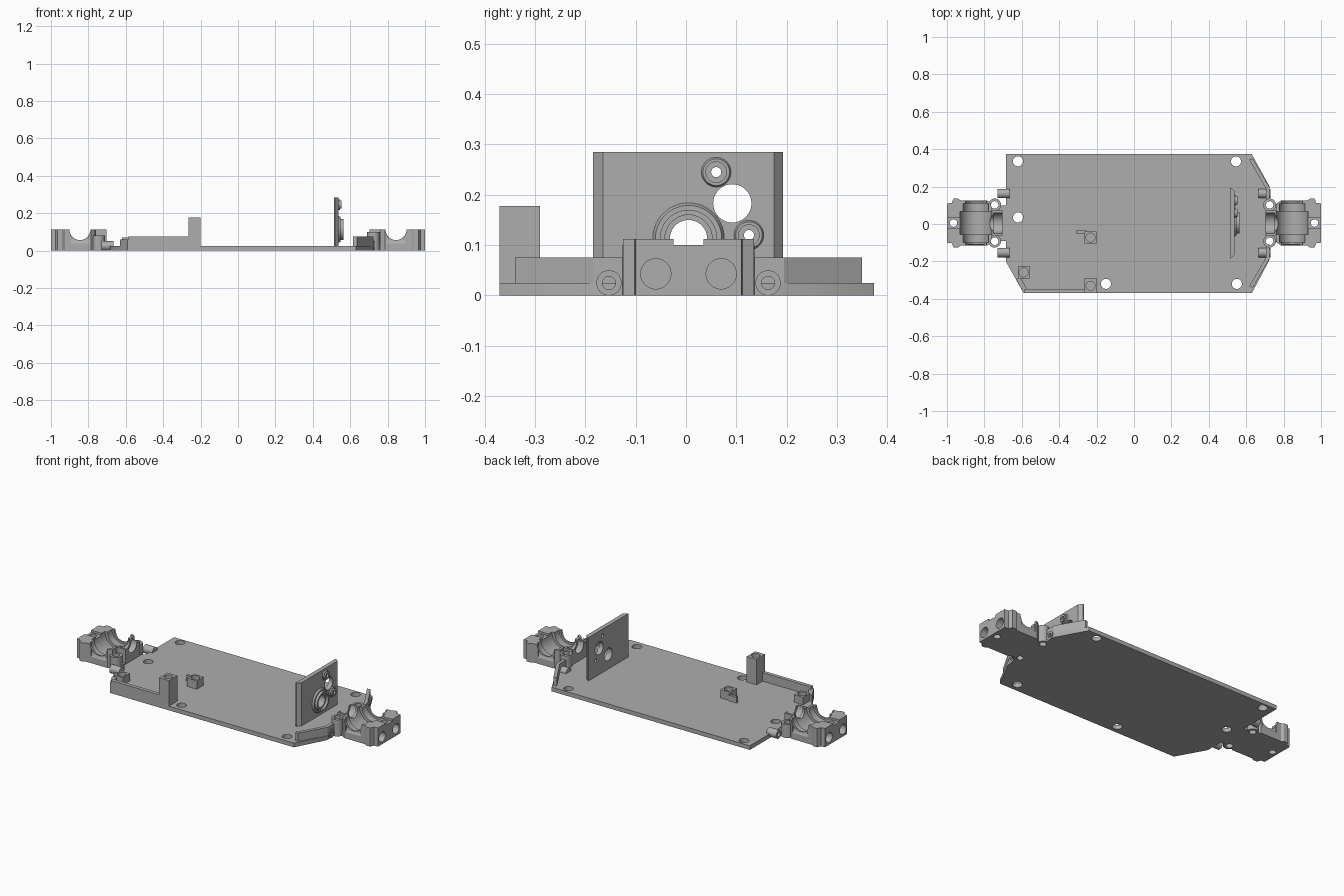
import bpy, bmesh, math
from mathutils import Matrix, Vector

if "Cube" in bpy.data.objects:
    bpy.data.objects.remove(bpy.data.objects["Cube"])

YC = 0.005  # centre line of the drive train
grey = bpy.data.materials.new("grey plastic")
grey.diffuse_color = (0.42, 0.42, 0.42, 1)
grey.use_nodes = True
grey.node_tree.nodes["Principled BSDF"].inputs["Base Color"].default_value = grey.diffuse_color


def finish(name, bm):
    bmesh.ops.recalc_face_normals(bm, faces=bm.faces)
    me = bpy.data.meshes.new(name)
    bm.to_mesh(me)
    bm.free()
    ob = bpy.data.objects.new(name, me)
    bpy.context.collection.objects.link(ob)
    me.materials.append(grey)
    return ob


def prism(name, pts, z0, z1):
    bm = bmesh.new()
    f = bm.faces.new([bm.verts.new((x, y, z0)) for x, y in pts])
    r = bmesh.ops.extrude_face_region(bm, geom=[f])
    vs = [v for v in r["geom"] if isinstance(v, bmesh.types.BMVert)]
    bmesh.ops.translate(bm, verts=vs, vec=(0, 0, z1 - z0))
    return finish(name, bm)


def box(name, x0, x1, y0, y1, z0, z1):
    return prism(name, [(x0, y0), (x1, y0), (x1, y1), (x0, y1)], z0, z1)


def rod(name, a, b, r1, r2=None, n=40):
    """Cylinder or cone from point a to point b."""
    a, b = Vector(a), Vector(b)
    d = b - a
    bm = bmesh.new()
    bmesh.ops.create_cone(bm, cap_ends=True, segments=n, radius1=r1,
                          radius2=r1 if r2 is None else r2, depth=d.length)
    m = Matrix.Translation((a + b) / 2) @ d.to_track_quat('Z', 'Y').to_matrix().to_4x4()
    bmesh.ops.transform(bm, matrix=m, verts=bm.verts)
    return finish(name, bm)


def combine(ob, others, op='DIFFERENCE'):
    for c in others:
        m = ob.modifiers.new("bool", 'BOOLEAN')
        m.operation, m.solver, m.object = op, 'EXACT', c
        dg = bpy.context.evaluated_depsgraph_get()
        me = bpy.data.meshes.new_from_object(ob.evaluated_get(dg))
        ob.modifiers.clear()
        ob.data = me
        bpy.data.objects.remove(c)
    return ob


# Floor plate with countersunk screw holes
floor = prism("floor_plate", [(-0.685, 0.373), (-0.685, -0.2), (-0.59, -0.37), (0.63, -0.37),
                              (0.725, -0.19), (0.725, 0.2), (0.63, 0.373)], 0, 0.025)
cuts = []
for x, y in [(-0.62, 0.335), (0.545, 0.335), (-0.62, 0.035), (-0.15, -0.32), (0.55, -0.32)]:
    cuts.append(rod("cut", (x, y, -0.01), (x, y, 0.05), 0.027))
for y in (YC - 0.097, YC + 0.097):
    cuts.append(rod("cut", (0.725, y, -0.01), (0.725, y, 0.05), 0.02))
combine(floor, cuts)

# Gearbox half shells at both ends
half = [(0.68, 0.095), (0.75, 0.095), (0.785, 0.12), (0.925, 0.12), (0.94, 0.13),
        (0.965, 0.13), (0.975, 0.107), (1.0, 0.105)]
outline = [(u, YC + w) for u, w in half] + [(u, YC - w) for u, w in reversed(half)]
for s, end in ((-1, "left"), (1, "right")):
    bu = 0.745 if s < 0 else 0.725
    shell = prism(end + "_gearbox_shell", [(s * u, y) for u, y in outline], 0, 0.112)
    ax, az = s * 0.845, 0.112
    cuts = [
        # axle passage, bearing seats and gear space
        rod("cut", (ax, -0.2, az), (ax, 0.2, az), 0.056),
        rod("cut", (ax, YC - 0.105, az), (ax, YC + 0.105, az), 0.068),
        rod("cut", (ax, YC - 0.062, az), (ax, YC + 0.062, az), 0.085),
        # pinion passage and its bearing seat
        rod("cut", (s * 0.66, YC, az), (s * 0.86, YC, az), 0.04),
        rod("cut", (s * 0.705, YC, az), (s * 0.75, YC, az), 0.055),
        # shallow dip and screw hole in the outer end
        box("cut", *sorted((s * 0.92, s * 1.05)), YC - 0.03, YC + 0.03, 0.1, 0.2),
        rod("cut", (s * 0.965, YC, -0.05), (s * 0.965, YC, 0.2), 0.02),
    ]
    for k in (-1, 1):
        # lowered shoulders beside the pinion, pin holes in the end face
        y0, y1 = sorted((YC + k * 0.066, YC + k * 0.2))
        cuts.append(box("cut", *sorted((s * 0.6, s * 0.762)), y0, y1, 0.03, 0.2))
        cuts.append(rod("cut", (s * 0.94, YC + k * 0.065, 0.043), (s * 1.02, YC + k * 0.065, 0.043), 0.03))
        # scooped underside of the outer wall
        cuts.append(rod("cut", (s * 0.795, YC + k * 0.155, 0.062), (s * 0.895, YC + k * 0.155, 0.062), 0.042))
    combine(shell, cuts)
    # the inner face of the shell stops above the floor
    combine(shell, [box("cut", *sorted((s * 0.6, s * 0.703)), -0.3, 0.3, 0.024, 0.2)])
    combine(shell, [rod("cut", (s * bu, YC + k * 0.097, -0.05), (s * bu, YC + k * 0.097, 0.2), 0.02)
                    for k in (-1, 1)])
    for k, side in ((-1, "front"), (1, "back")):
        y = YC + k * 0.097
        boss = rod(f"{end}_{side}_screw_boss", (s * bu, y, 0), (s * bu, y, 0.1 if s > 0 else 0.08), 0.034)
        combine(boss, [rod("cut", (s * bu, y, -0.05), (s * bu, y, 0.2), 0.02)])
        # suspension pin socket
        y = YC + k * 0.158
        sock = rod(f"{end}_{side}_pin_socket", (s * 0.665, y, 0.025), (s * 0.73, y, 0.025), 0.025)
        combine(sock, [rod("cut", (s * 0.69, y, 0.025), (s * 0.76, y, 0.025), 0.013)])

# Raised walls on the right corners
for k, side in ((-1, "front"), (1, "back")):
    pts = [(0.635, 0.345), (0.725, 0.19), (0.725, 0.115), (0.705, 0.115), (0.705, 0.185), (0.615, 0.34)]
    wall = prism(f"right_{side}_corner_wall", [(x, YC + k * y) for x, y in pts], 0, 0.075)
    y = YC + k * 0.158
    combine(wall, [rod("cut", (0.7, y, 0.025), (0.76, y, 0.025), 0.013)])

# Motor mount plate with bosses on its outer side
mount = prism("motor_mount", [(0.512, -0.185), (0.512, 0.193), (0.518, 0.193), (0.538, 0.175),
                              (0.538, -0.165), (0.518, -0.185)], 0.0, 0.285)
parts = []
for y, z, r in ((0.06, 0.245, 0.033), (0.125, 0.12, 0.033)):
    parts += [rod("add", (0.53, y, z), (0.545, y, z), r, r * 0.8),
              rod("add", (0.53, y, z), (0.553, y, z), r * 0.65)]
parts += [rod("add", (0.53, YC, 0.113), (0.548, YC, 0.113), 0.075, 0.066, 56),
          rod("add", (0.53, YC, 0.113), (0.563, YC, 0.113), 0.057, None, 56)]
combine(mount, parts, 'UNION')
combine(mount, [rod("cut", (0.45, y, z), (0.6, y, z), r) for y, z, r in
                ((YC, 0.113, 0.037), (0.092, 0.183, 0.038), (0.06, 0.245, 0.01), (0.125, 0.12, 0.01))]
        + [rod("cut", (0.548, YC, 0.113), (0.6, YC, 0.113), 0.047)])

# Front left side wall, with a low lip round the cut corner
box("front_side_wall", -0.585, -0.25, -0.37, -0.348, 0, 0.076)
prism("corner_lip", [(-0.63, -0.295), (-0.59, -0.37), (-0.56, -0.37), (-0.61, -0.28)], 0, 0.06)


# Servo posts with screw holes in the top
def post(name, x0, x1, y0, y1, h, r=0.024):
    x, y = (x0 + x1) / 2, (y0 + y1) / 2
    combine(box(name, x0, x1, y0, y1, 0, h), [rod("cut", (x, y, h - 0.035), (x, y, h + 0.05), r)])


post("tall_post", -0.265, -0.2, -0.37, -0.29, 0.178)
post("corner_post", -0.62, -0.56, -0.292, -0.225, 0.07)
post("middle_post", -0.265, -0.2, -0.105, -0.04, 0.075)
box("middle_post_arm", -0.31, -0.255, -0.05, -0.035, 0.01, 0.06)

# Smooth curved walls, keep edges sharp
for ob in bpy.context.scene.objects:
    ob.select_set(True)
    bpy.context.view_layer.objects.active = ob
bpy.ops.object.shade_smooth_by_angle(angle=math.radians(30))
